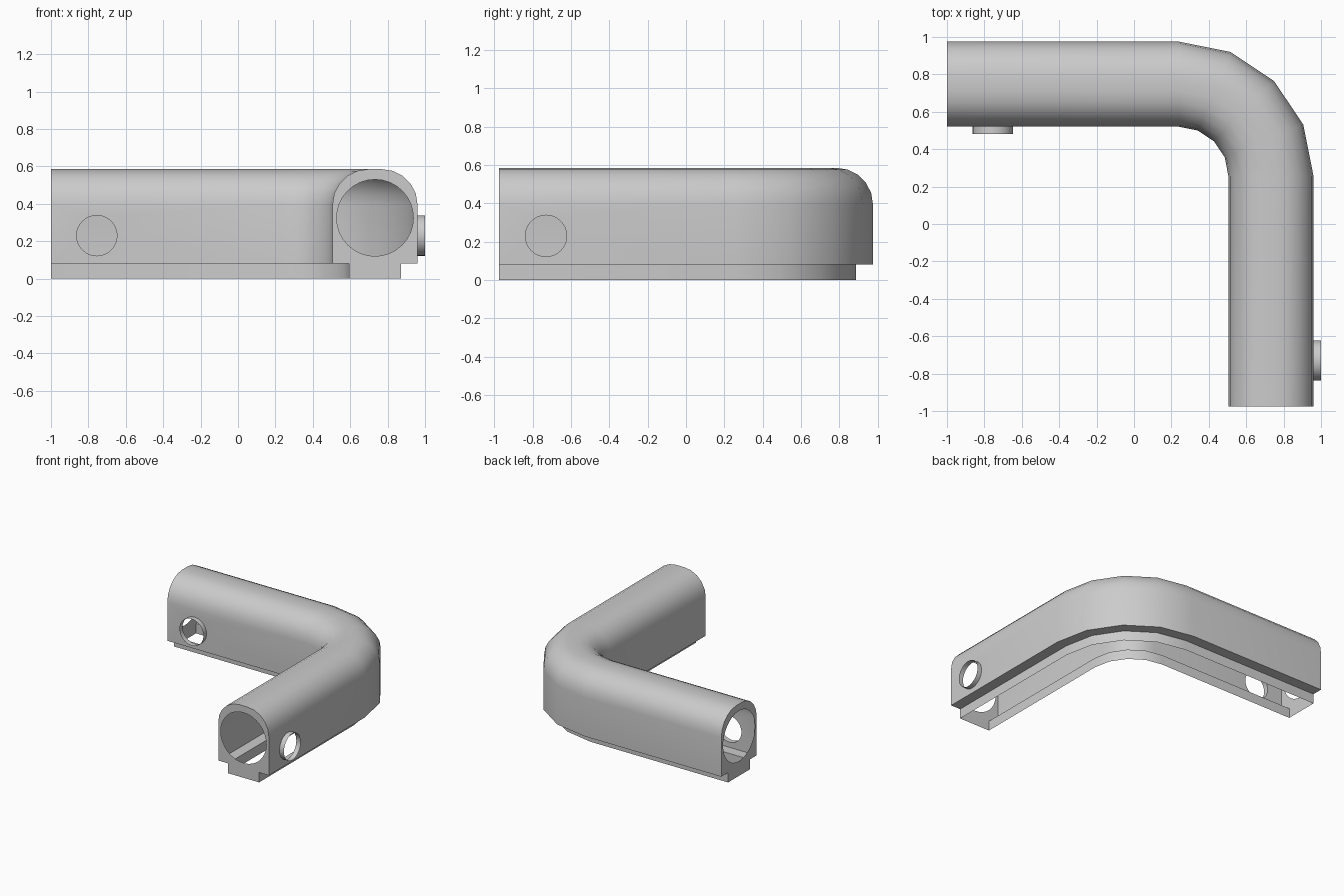
import bpy, bmesh, math
from mathutils import Vector

cube = bpy.data.objects.get("Cube")
if cube:
    bpy.data.objects.remove(cube)

grey = bpy.data.materials.new("light_grey")
grey.use_nodes = True
grey.diffuse_color = (0.6, 0.6, 0.6, 1)
grey.node_tree.nodes["Principled BSDF"].inputs["Base Color"].default_value = (0.6, 0.6, 0.6, 1)

BEND = Vector((0.24, 0.255, 0))   # centre of the corner bend
RADIUS = 0.4925                   # bend radius of the centre line
HALF, TAB, LEDGE = 0.2275, 0.14, 0.08
ROUND, SPRING = 0.19, 0.395       # top rounding
SIDES = 32


def finish(bm, name, smooth=True):
    mesh = bpy.data.meshes.new(name)
    bm.to_mesh(mesh)
    bm.free()
    obj = bpy.data.objects.new(name, mesh)
    bpy.context.collection.objects.link(obj)
    mesh.materials.append(grey)
    if smooth:
        bpy.ops.object.select_all(action='DESELECT')
        obj.select_set(True)
        bpy.context.view_layer.objects.active = obj
        bpy.ops.object.shade_smooth_by_angle(angle=math.radians(40))
    return obj


def circle(centre, radius, across):
    """Upright circle whose horizontal axis is across."""
    up = Vector((0, 0, 1))
    return [centre + radius * (math.cos(a) * across + math.sin(a) * up)
            for a in (2 * math.pi * i / SIDES for i in range(SIDES))]


def pierced(bm, outline, hole, normal):
    """Flat panel with a round hole, facing along normal."""
    edges = []
    for loop in (outline, hole):
        vs = [bm.verts.new(p) for p in loop]
        edges += [bm.edges.new((vs[i - 1], vs[i])) for i in range(len(vs))]
    made = bmesh.ops.triangle_fill(bm, edges=edges, use_beauty=True, normal=normal)
    for f in made["geom"]:
        if isinstance(f, bmesh.types.BMFace):
            f.normal_update()
            if f.normal.dot(normal) < 0:
                f.normal_flip()


# Cross-section: offset from the centre line and height, open at the bottom
quarter = [(HALF - ROUND + ROUND * math.cos(a), SPRING + ROUND * math.sin(a))
           for a in (math.pi / 2 * i / 5 for i in range(6))]
right_half = [(TAB, 0), (TAB, LEDGE), (HALF, LEDGE)] + quarter
profile = right_half + [(-t, z) for t, z in reversed(right_half)]
OUTER_WALL = 2
INNER_WALL = len(profile) - 4


def bend_section(angle):
    d = Vector((math.cos(angle), math.sin(angle), 0))
    return [BEND + (RADIUS + t) * d + Vector((0, 0, z)) for t, z in profile]


# Sections from the front end, round the corner, to the right end
bends = [bend_section(math.pi / 2 * i / 4) for i in range(5)]
front_end = [Vector((p.x, -0.975, p.z)) for p in bends[0]]
side_end = [Vector((-1, p.y, p.z)) for p in bends[-1]]
sections = [front_end] + bends + [side_end]

X, Y = Vector((1, 0, 0)), Vector((0, 1, 0))
side_ring = circle(Vector((BEND.x + RADIUS + HALF, -0.73, 0.23)), 0.108, Y)
front_ring = circle(Vector((-0.755, BEND.y + RADIUS - HALF, 0.23)), 0.108, X)
pierced_walls = {(0, OUTER_WALL): (side_ring, X),
                 (len(sections) - 2, INNER_WALL): (front_ring, -Y)}

# Hollow channel shell
bm = bmesh.new()
for s in range(len(sections) - 1):
    a, b = sections[s], sections[s + 1]
    for k in range(len(profile) - 1):
        quad = [a[k], b[k], b[k + 1], a[k + 1]]
        if (s, k) in pierced_walls:
            pierced(bm, quad, *pierced_walls[s, k])
        else:
            bm.faces.new([bm.verts.new(p) for p in quad])
bmesh.ops.remove_doubles(bm, verts=bm.verts, dist=0.0005)
finish(bm, "channel_shell")

# End plates with round openings
for name, outline, across, normal in (("front_end_plate", front_end, X, -Y),
                                      ("right_end_plate", side_end, Y, -X)):
    middle = (outline[0] + outline[-1]) / 2 + Vector((0, 0, 0.325))
    bm = bmesh.new()
    pierced(bm, outline, circle(middle, 0.205, across), normal)
    finish(bm, name, smooth=False)

# Short collars round the side holes
for name, ring, out in (("left_collar", side_ring, X), ("front_collar", front_ring, -Y)):
    bm = bmesh.new()
    low = [bm.verts.new(p) for p in ring]
    high = [bm.verts.new(p + 0.04 * out) for p in ring]
    for i in range(SIDES):
        bm.faces.new((low[i - 1], low[i], high[i], high[i - 1]))
    bmesh.ops.recalc_face_normals(bm, faces=bm.faces)
    finish(bm, name)
